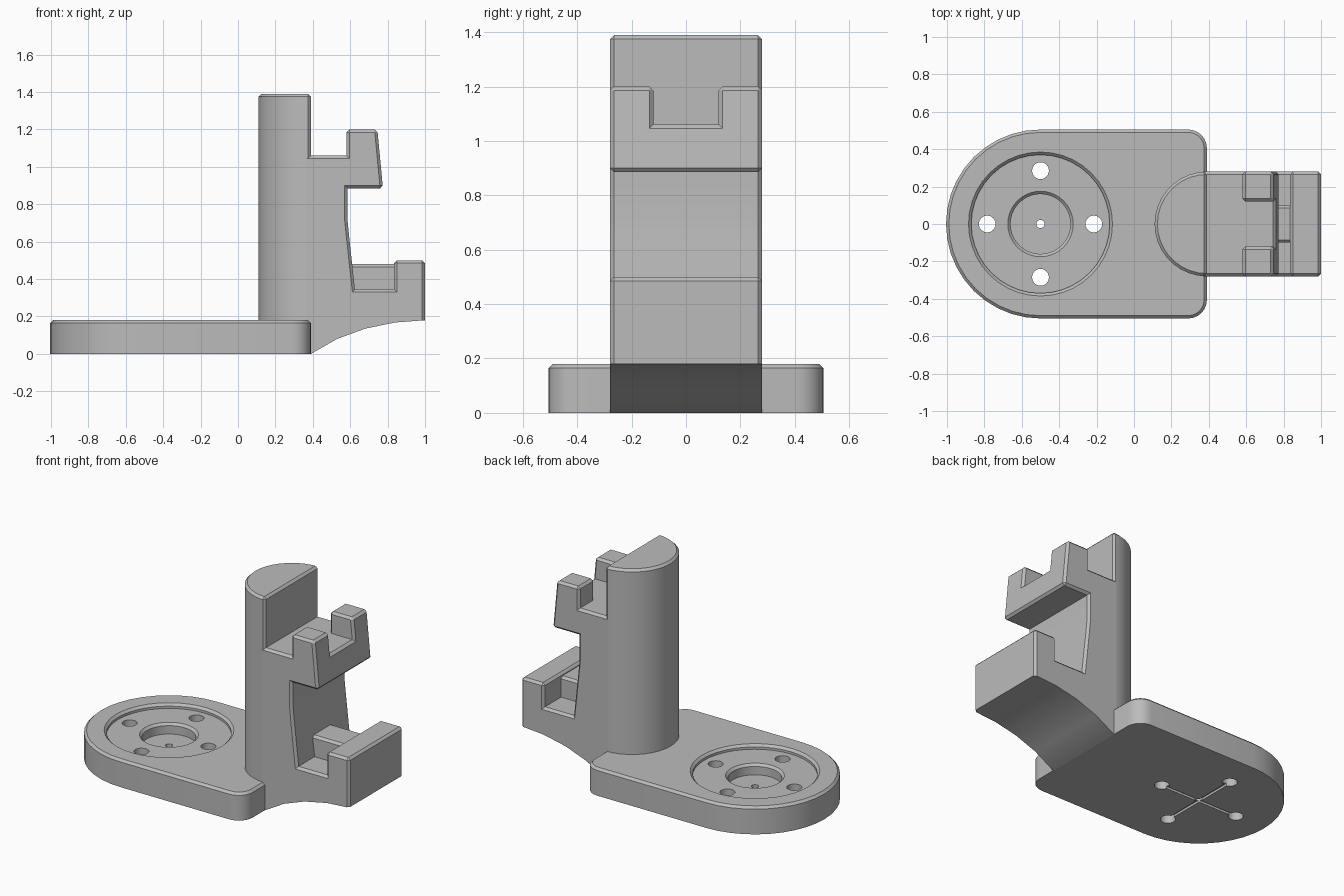
import bpy, bmesh, math
from mathutils import Matrix, Vector

default = bpy.data.objects.get("Cube")
if default:
    bpy.data.objects.remove(default, do_unlink=True)

HUB = -0.5       # x of the round end of the base
HALF = 0.28      # half width of column and arm
CH = 0.015       # chamfer size

gray = bpy.data.materials.new("plain gray")
gray.use_nodes = True
color = (0.5, 0.5, 0.5, 1)
gray.diffuse_color = color
gray.node_tree.nodes["Principled BSDF"].inputs["Base Color"].default_value = color


def arc(cx, cy, r, start, end, n):
    angles = [math.radians(start + (end - start) * i / n) for i in range(n + 1)]
    return [(cx + r * math.cos(a), cy + r * math.sin(a)) for a in angles]


def make(name, bm):
    bmesh.ops.recalc_face_normals(bm, faces=bm.faces)
    mesh = bpy.data.meshes.new(name)
    bm.to_mesh(mesh)
    bm.free()
    mesh.materials.append(gray)
    obj = bpy.data.objects.new(name, mesh)
    bpy.context.collection.objects.link(obj)
    return obj


def prism(name, outline, low, high, along="z"):
    """Extrude an outline along z (xy outline) or along y (xz outline)."""
    bm = bmesh.new()
    place = (lambda p, t: (p[0], p[1], t)) if along == "z" else (lambda p, t: (p[0], t, p[1]))
    a = [bm.verts.new(place(p, low)) for p in outline]
    b = [bm.verts.new(place(p, high)) for p in outline]
    bm.faces.new(a)
    bm.faces.new(b)
    for i in range(len(a)):
        j = (i + 1) % len(a)
        bm.faces.new((a[i], a[j], b[j], b[i]))
    return make(name, bm)


def box(name, x, y, z):
    return prism(name, [(x[0], y[0]), (x[1], y[0]), (x[1], y[1]), (x[0], y[1])], *z)


def chamfer(obj, skip):
    """Chamfer the sharp convex edges that touch no skipped face."""
    bm = bmesh.new()
    bm.from_mesh(obj.data)
    edges = [e for e in bm.edges
             if e.is_manifold and e.is_convex and e.calc_face_angle() > 0.6
             and not any(skip(f.normal, f.calc_center_median()) for f in e.link_faces)]
    bmesh.ops.bevel(bm, geom=edges, offset=CH, offset_type='OFFSET',
                    segments=1, affect='EDGES', clamp_overlap=True)
    bm.to_mesh(obj.data)
    bm.free()


def cut(obj, cutters):
    """Subtract the cutters, keep the result and remove the helpers."""
    for c in cutters:
        c.hide_render = True
        mod = obj.modifiers.new("cut", 'BOOLEAN')
        mod.operation = 'DIFFERENCE'
        mod.solver = 'EXACT'
        mod.object = c
    deps = bpy.context.evaluated_depsgraph_get()
    mesh = bpy.data.meshes.new_from_object(obj.evaluated_get(deps))
    obj.modifiers.clear()
    obj.data = mesh
    for c in cutters:
        bpy.data.objects.remove(c, do_unlink=True)


def lathe(name, profile, steps):
    bm = bmesh.new()
    verts = [bm.verts.new((r, 0, z)) for r, z in profile]
    edges = [bm.edges.new(pair) for pair in zip(verts, verts[1:])]
    bmesh.ops.spin(bm, geom=verts + edges, axis=(0, 0, 1), cent=(0, 0, 0),
                   angle=math.tau, steps=steps, use_duplicate=False)
    bmesh.ops.remove_doubles(bm, verts=bm.verts, dist=0.0001)
    bmesh.ops.transform(bm, matrix=Matrix.Translation((HUB, 0, 0)), verts=bm.verts)
    return make(name, bm)


# base plate: round left end, small rounded right corners
outline = (arc(HUB, 0, 0.505, 90, 270, 20) + arc(0.29, -0.405, 0.1, -90, 0, 6)
           + arc(0.29, 0.405, 0.1, 0, 90, 6))
base = prism("base_plate", outline, 0, 0.18)
chamfer(base, lambda n, c: n.z < -0.9)

# stepped round pocket, screw holes and the cross groove underneath
pocket = lathe("pocket_cutter", [(0, 0.08), (0.16, 0.08), (0.16, 0.135), (0.175, 0.15),
                                 (0.37, 0.15), (0.37, 0.165), (0.4, 0.195), (0, 0.195)], 40)
cutters = [pocket]
for dx, dy, r in ((0, 0, 0.022), (0.285, 0, 0.045), (-0.285, 0, 0.045),
                  (0, 0.285, 0.045), (0, -0.285, 0.045)):
    cutters.append(prism("hole_cutter", arc(HUB + dx, dy, r, 0, 345, 23), -0.1, 0.3))
cutters.append(box("groove_cutter", (HUB - 0.285, HUB + 0.285), (-0.01, 0.01), (-0.1, 0.015)))
cutters.append(box("groove_cutter", (HUB - 0.01, HUB + 0.01), (-0.285, 0.285), (-0.1, 0.015)))
cut(base, cutters)

# half-round column
column = prism("column", arc(0.39, 0, HALF, 90, 270, 18), 0.1, 1.39)
chamfer(column, lambda n, c: n.z < -0.9)

# arm with upper jaw, lower lip and curved underside
profile = [(0.37, 1.2), (0.745, 1.2), (0.775, 0.885), (0.585, 0.885), (0.585, 0.72),
           (0.595, 0.62), (0.625, 0.345), (0.835, 0.345), (0.835, 0.5), (1.0, 0.5),
           (1.0, 0.18), (0.84, 0.168), (0.68, 0.135), (0.53, 0.08), (0.39, 0), (0.37, 0)]
arm = prism("arm", profile, -HALF, HALF, along="y")
notch = [(0.3, -0.4), (0.58, -0.4), (0.58, -0.12), (0.9, -0.12),
         (0.9, 0.12), (0.58, 0.12), (0.58, 0.4), (0.3, 0.4)]
cut(arm, [prism("notch_cutter", notch, 1.06, 1.4)])
chamfer(arm, lambda n, c: (n.z < -0.2 and c.z < 0.2) or (n.x < -0.9 and c.x < 0.45))

# rib in the lower slot
rib = box("slot_rib", (0.595, 0.85), (-0.1, 0.1), (0.3, 0.48))
chamfer(rib, lambda n, c: abs(n.x) > 0.9 or n.z < -0.9)

# smooth the round walls, keep edges sharp
for obj in (base, column, arm, rib):
    bpy.ops.object.select_all(action='DESELECT')
    obj.select_set(True)
    bpy.context.view_layer.objects.active = obj
    bpy.ops.object.shade_smooth_by_angle(angle=math.radians(30))
